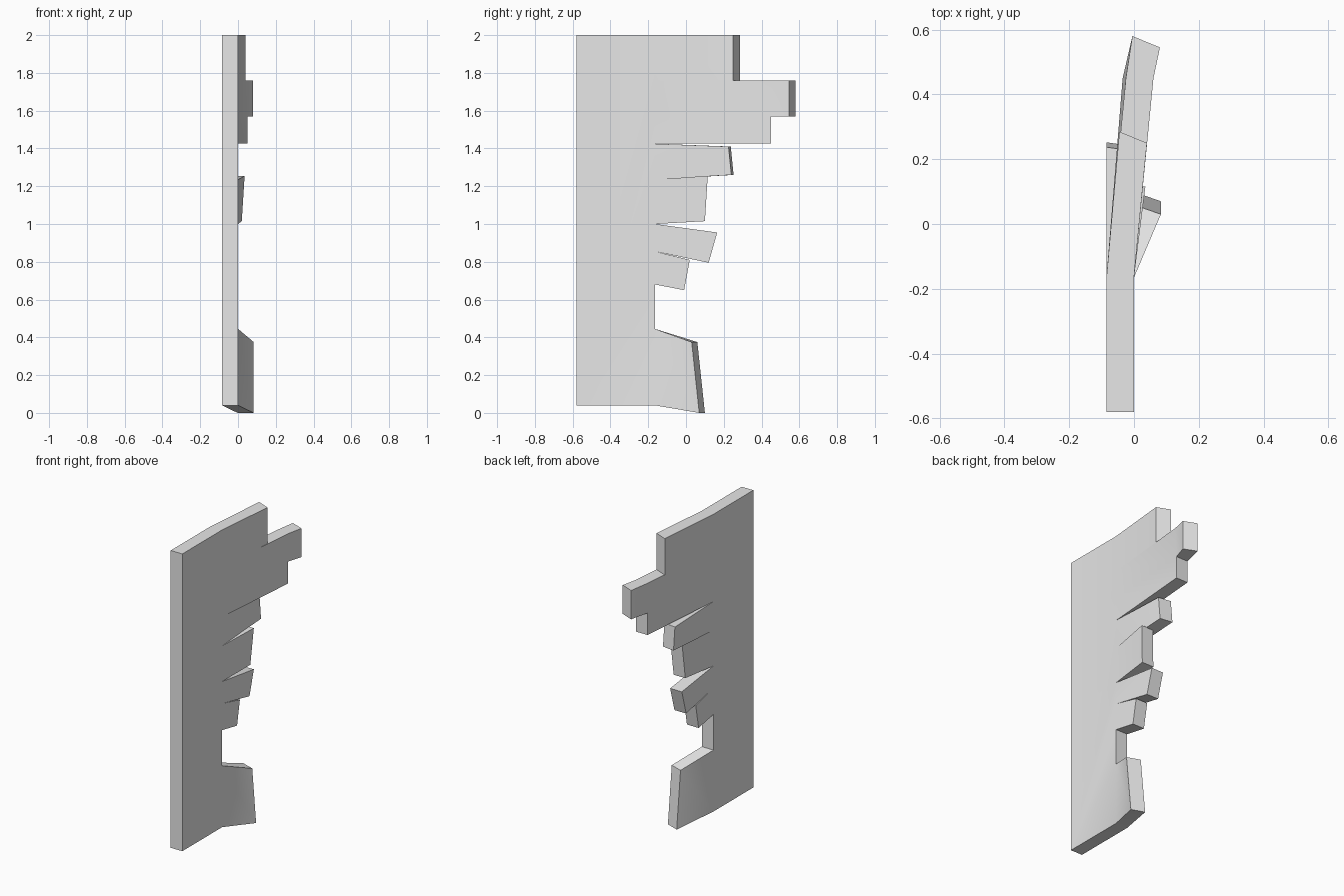
import bpy, bmesh, math

cube = bpy.data.objects.get("Cube")
if cube:
    bpy.data.objects.remove(cube)

THICK = 0.085    # board thickness along x
FRONT = -0.58    # straight front edge
BEND = -0.165    # line where the splinters begin

mat = bpy.data.materials.new("plain grey")
mat.use_nodes = True
mat.diffuse_color = (0.8, 0.8, 0.8, 1)
mat.node_tree.nodes["Principled BSDF"].inputs["Base Color"].default_value = (0.8, 0.8, 0.8, 1)

bm = bmesh.new()
points = {}


def vert(x, y, z):
    key = (round(x, 4), round(y, 4), round(z, 4))
    if key not in points:
        points[key] = bm.verts.new(key)
    return points[key]


def face(*verts):
    """Add a face, or remove it when a neighbouring strip already made it."""
    old = bm.faces.get(verts)
    if old:
        bm.faces.remove(old)
    else:
        bm.faces.new(verts)


def ring(upper, lower, skew):
    """Cross-section of a strip; skew sets back the far side's end."""
    (xu, yu, zu), (xl, yl, zl) = upper, lower
    return [vert(xu, yu, zu), vert(xl, yl, zl),
            vert(xl - THICK, yl + skew, zl), vert(xu - THICK, yu + skew, zu)]


def strip(top, bottom, *sections):
    """Board strip from the front edge through each splinter section."""
    rings = [ring((0, y, top), (0, y, bottom), 0) for y in (FRONT, BEND)]
    rings += [ring(*s) for s in sections]
    for a, b in zip(rings, rings[1:]):
        for i in range(4):
            j = (i + 1) % 4
            face(a[i], a[j], b[j], b[i])
    face(*rings[0])
    face(*rings[-1])


# Top splinter
strip(2.0, 1.76, ((0.04, 0.25, 2.0), (0.04, 0.25, 1.76), 0.035))
# Longest splinter and the shorter step beneath it
strip(1.76, 1.57, ((0.06, 0.45, 1.76), (0.05, 0.45, 1.57), 0),
      ((0.08, 0.545, 1.76), (0.08, 0.545, 1.57), 0.035))
strip(1.57, 1.425, ((0.05, 0.45, 1.57), (0.05, 0.45, 1.425), 0))
# Middle splinters
strip(1.425, 1.235, ((0, 0.225, 1.41), (0, 0.24, 1.26), 0.012))
strip(1.235, 1.0, ((0.035, 0.115, 1.255), (0.02, 0.1, 1.015), 0))
strip(1.0, 0.855, ((0, 0.165, 0.955), (0, 0.12, 0.795), 0))
strip(0.855, 0.68, ((0, 0.02, 0.81), (0, -0.01, 0.65), 0))
# Gap
strip(0.68, 0.445)
# Bottom splinter
strip(0.445, 0.04, ((0.083, 0.03, 0.375), (0.083, 0.07, 0), 0.03))

# Clean up flat seams and finish the board
bmesh.ops.recalc_face_normals(bm, faces=bm.faces)
bmesh.ops.dissolve_limit(bm, angle_limit=math.radians(0.5), verts=bm.verts, edges=bm.edges)
mesh = bpy.data.meshes.new("splintered_board")
bm.to_mesh(mesh)
bm.free()
board = bpy.data.objects.new("splintered_board", mesh)
bpy.context.collection.objects.link(board)
mesh.materials.append(mat)
bpy.context.view_layer.objects.active = board
board.select_set(True)
bpy.ops.object.shade_smooth_by_angle(angle=math.radians(30))
